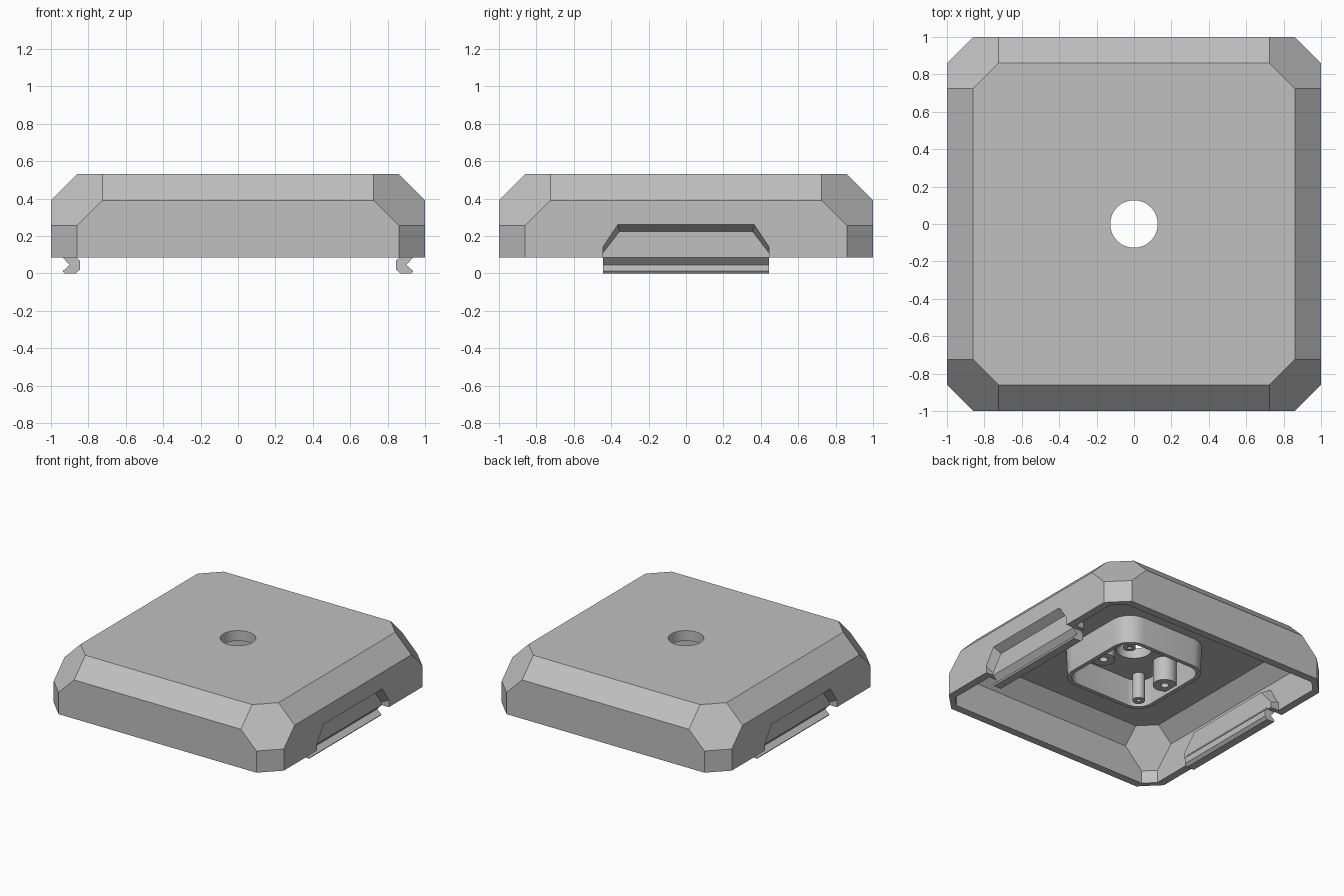
import bpy, bmesh, math
from mathutils import Vector

cube = bpy.data.objects.get("Cube")
if cube:
    bpy.data.objects.remove(cube, do_unlink=True)

grey = bpy.data.materials.new("plain_grey")
grey.use_nodes = True
COLOUR = (0.53, 0.53, 0.53, 1)
grey.diffuse_color = COLOUR
grey.node_tree.nodes["Principled BSDF"].inputs["Base Color"].default_value = COLOUR

RIM, TOP = 0.085, 0.53


def finish(name, bm):
    bmesh.ops.recalc_face_normals(bm, faces=bm.faces)
    mesh = bpy.data.meshes.new(name)
    bm.to_mesh(mesh)
    bm.free()
    mesh.materials.append(grey)
    obj = bpy.data.objects.new(name, mesh)
    bpy.context.collection.objects.link(obj)
    return obj


def loft(name, rings, loop=False):
    """Skin a row of equal point rings; cap the ends unless it loops."""
    bm = bmesh.new()
    rows = [[bm.verts.new(p) for p in ring] for ring in rings]
    n = len(rows[0])
    for a, b in zip(rows, rows[1:] + (rows[:1] if loop else [])):
        for i in range(n):
            j = (i + 1) % n
            bm.faces.new((a[i], a[j], b[j], b[i]))
    if not loop:
        bm.faces.new(rows[0])
        bm.faces.new(rows[-1])
    return finish(name, bm)


def chamfered_block(name, side, bottom, top, corner, edge, tip):
    """Box trimmed by planes on its upright corners, top edges and top tips."""
    bm = bmesh.new()
    bmesh.ops.create_cube(bm, size=2)
    for v in bm.verts:
        v.co = (v.co.x * side, v.co.y * side, top if v.co.z > 0 else bottom)
    cuts = []
    for s in (-1, 1):
        cuts += [((s, 0, 1), edge), ((0, s, 1), edge)]
        for t in (-1, 1):
            cuts += [((s, t, 0), corner), ((s, t, 1), tip)]
    for normal, dist in cuts:
        n = Vector(normal)
        res = bmesh.ops.bisect_plane(
            bm, geom=bm.verts[:] + bm.edges[:] + bm.faces[:], dist=1e-5,
            plane_co=n * dist / n.length_squared, plane_no=n, clear_outer=True)
        rim = [e for e in res["geom_cut"] if isinstance(e, bmesh.types.BMEdge)]
        bmesh.ops.holes_fill(bm, edges=rim, sides=0)
    return finish(name, bm)


def cylinder(name, x, y, radius, low, high, sides=32):
    turn = [2 * math.pi * i / sides for i in range(sides)]
    return loft(name, [[(x + radius * math.cos(a), y + radius * math.sin(a), z)
                        for a in turn] for z in (low, high)])


def combine(obj, other, operation):
    """Boolean, baked straight into the mesh; the helper is removed."""
    other.hide_render = True
    mod = obj.modifiers.new(operation, "BOOLEAN")
    mod.operation, mod.solver, mod.object = operation, "EXACT", other
    deps = bpy.context.evaluated_depsgraph_get()
    mesh = bpy.data.meshes.new_from_object(obj.evaluated_get(deps))
    obj.modifiers.clear()
    obj.data = mesh
    bpy.data.objects.remove(other, do_unlink=True)


def smooth(obj):
    bpy.ops.object.select_all(action="DESELECT")
    obj.select_set(True)
    bpy.context.view_layer.objects.active = obj
    bpy.ops.object.shade_smooth_by_angle(angle=math.radians(30))


def hexagon(x, low, half, shoulder, half_top, high):
    """Trapezoid with short upright ends, lying in a plane of constant x."""
    half_profile = [(half, low), (half, shoulder), (half_top, high)]
    pts = half_profile + [(-y, z) for y, z in reversed(half_profile)]
    return [(x, y, z) for y, z in pts]


# Hollow cover
cover = chamfered_block("cover", 1, RIM, TOP, 1.86, 1.39, 2.115)
cavity = chamfered_block("cavity", 0.94, 0, 0.45, 1.80, 1.275, 1.985)
combine(cover, cavity, "DIFFERENCE")

CLIP = [(0.937, 0.095), (0.937, RIM), (0.90, 0.045), (0.937, 0.012), (0.928, 0),
        (0.867, 0), (0.845, 0.02), (0.845, 0.067), (0.862, RIM), (0.862, 0.095)]

for s, side in ((1, "left"), (-1, "right")):
    # Inward bulge behind each finger recess
    bulge = loft("bulge", [hexagon(s * 0.96, RIM, 0.48, 0.16, 0.40, 0.30),
                           hexagon(s * 0.87, RIM, 0.48, 0.13, 0.37, 0.255)])
    combine(cover, bulge, "UNION")
    recess = loft("recess", [hexagon(s * 0.937, 0, 0.445, 0.108, 0.355, 0.225),
                             hexagon(s, 0, 0.445, 0.14, 0.365, 0.26),
                             hexagon(s * 1.05, 0, 0.445, 0.14, 0.365, 0.26)])
    combine(cover, recess, "DIFFERENCE")
    # Hooked clip under each recess
    loft(side + "_clip", [[(s * x, y, z) for x, z in CLIP] for y in (-0.443, 0.443)])

# Centre hole
combine(cover, cylinder("hole", 0, 0, 0.127, 0.3, 0.7, 48), "DIFFERENCE")
smooth(cover)


def rounded_square(half, radius, z, steps=8):
    pts = []
    for q in range(4):
        mid = math.pi / 4 + q * math.pi / 2
        cx = math.copysign(half - radius, math.cos(mid))
        cy = math.copysign(half - radius, math.sin(mid))
        for i in range(steps + 1):
            a = (q + i / steps) * math.pi / 2
            pts.append((cx + radius * math.cos(a), cy + radius * math.sin(a), z))
    return pts


# Rounded square wall hanging inside
wall = loft("inner_wall", [rounded_square(0.39, 0.16, 0.46),
                           rounded_square(0.38, 0.15, 0.235),
                           rounded_square(0.348, 0.118, 0.235),
                           rounded_square(0.348, 0.118, 0.46)], loop=True)
smooth(wall)

# Screw posts on the axis and thin pins in opposite corners
for s, side in ((1, "left"), (-1, "right")):
    for kind, y, radius, low in (("screw_post", 0, 0.085, 0.26),
                                 ("corner_pin", s * 0.265, 0.045, 0.245)):
        x = s * (0.285 if y == 0 else 0.265)
        post = cylinder(side + "_" + kind, x, y, radius, low, 0.46)
        combine(post, cylinder("bore", x, y, radius * 0.35, 0.1, 0.4, 16), "DIFFERENCE")
        smooth(post)
